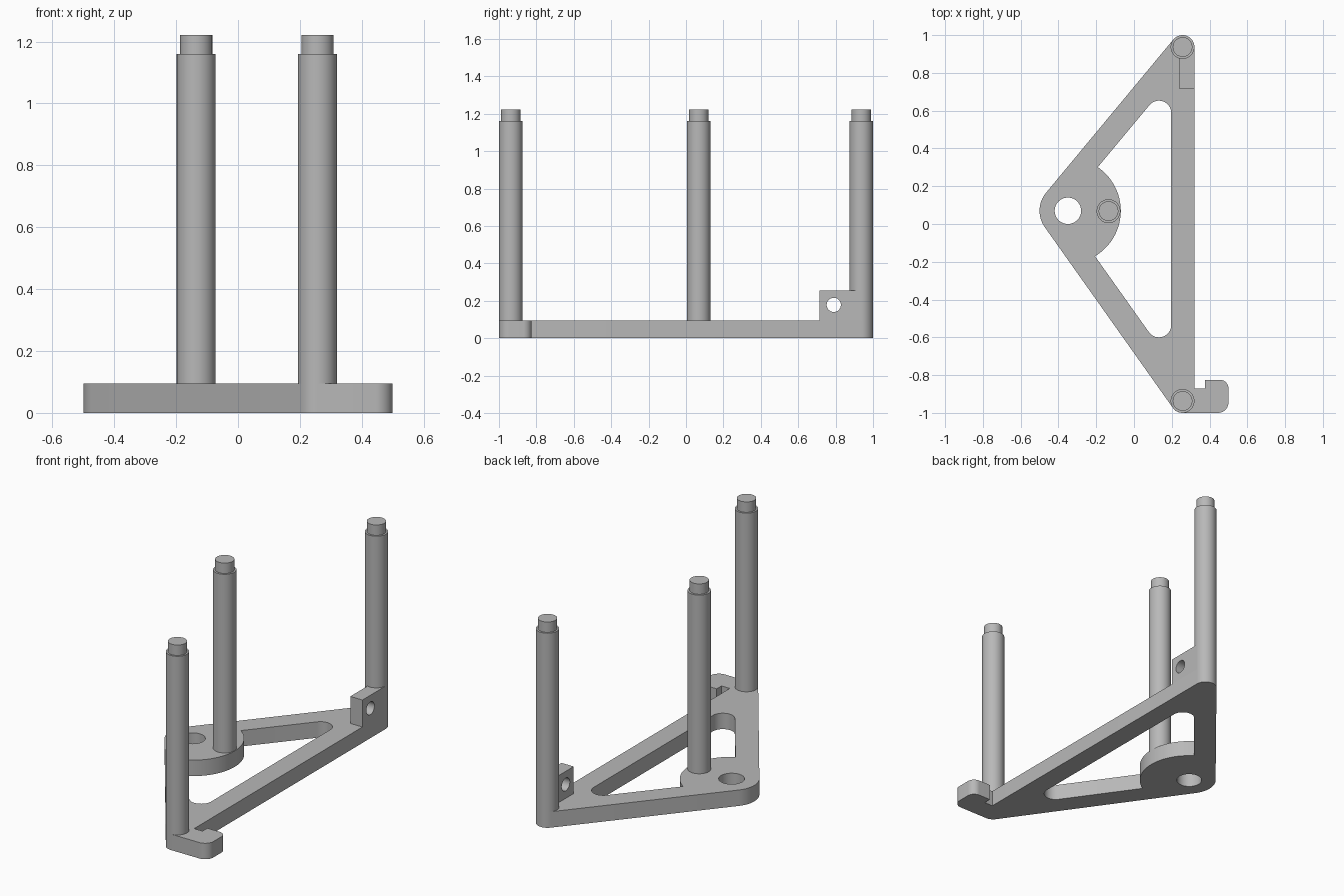
import bpy, bmesh
from math import cos, sin, pi, radians
from mathutils import Vector, Matrix

cube = bpy.data.objects.get("Cube")
if cube:
    bpy.data.objects.remove(cube)

grey = bpy.data.materials.new("plain grey")
grey.use_nodes = True
colour = (0.48, 0.48, 0.48, 1)
grey.diffuse_color = colour
grey.node_tree.nodes["Principled BSDF"].inputs["Base Color"].default_value = colour

# Main dimensions
PLATE = 0.095
POST_R = 0.063
BACK, FRONT, HUB = (0.257, 0.937), (0.257, -0.937), (-0.35, 0.07)
UP, DOWN = 140.3, 215.3      # outward directions of the two slanted sides


def arc(centre, r, start, end, steps=16):
    """Points along an arc, angles in degrees."""
    angles = [radians(start + (end - start) * i / steps) for i in range(steps + 1)]
    return [(centre[0] + r * cos(a), centre[1] + r * sin(a)) for a in angles]


def circle(centre, r, steps=48):
    return arc(centre, r, 0, 360, steps)[:-1]


def finish(obj):
    obj.data.materials.clear()
    obj.data.materials.append(grey)
    bpy.ops.object.select_all(action='DESELECT')
    obj.select_set(True)
    bpy.context.view_layer.objects.active = obj
    bpy.ops.object.shade_smooth_by_angle(angle=radians(30))


def prism(name, loops, depth, location, rotation=(0, 0, 0)):
    """Extrude an outline, with inner loops as holes, about its mid-plane."""
    curve = bpy.data.curves.new(name, 'CURVE')
    curve.dimensions = '2D'
    curve.fill_mode = 'BOTH'
    curve.extrude = depth / 2
    for loop in loops:
        spline = curve.splines.new('POLY')
        spline.points.add(len(loop) - 1)
        for point, (x, y) in zip(spline.points, loop):
            point.co = (x, y, 0, 1)
        spline.use_cyclic_u = True
    obj = bpy.data.objects.new(name, curve)
    bpy.context.collection.objects.link(obj)
    obj.location, obj.rotation_euler = location, rotation
    bpy.ops.object.select_all(action='DESELECT')
    obj.select_set(True)
    bpy.context.view_layer.objects.active = obj
    bpy.ops.object.convert(target='MESH')
    obj = bpy.context.object
    bm = bmesh.new()
    bm.from_mesh(obj.data)
    bmesh.ops.remove_doubles(bm, verts=bm.verts, dist=1e-5)
    bmesh.ops.recalc_face_normals(bm, faces=bm.faces)
    bm.to_mesh(obj.data)
    bm.free()
    finish(obj)


def post(name, centre):
    """Round post with a narrower pin on top, turned from a profile."""
    profile = [(POST_R, PLATE - 0.002), (POST_R, 1.16), (0.052, 1.16),
               (0.052, 1.222), (0, 1.222)]
    bm = bmesh.new()
    verts = [bm.verts.new((r, 0, z)) for r, z in profile]
    edges = [bm.edges.new(pair) for pair in zip(verts, verts[1:])]
    bmesh.ops.spin(bm, geom=verts + edges, cent=(0, 0, 0), axis=(0, 0, 1),
                   angle=2 * pi, steps=48)
    bmesh.ops.remove_doubles(bm, verts=bm.verts, dist=1e-5)
    bmesh.ops.recalc_face_normals(bm, faces=bm.faces)
    mesh = bpy.data.meshes.new(name)
    bm.to_mesh(mesh)
    bm.free()
    obj = bpy.data.objects.new(name, mesh)
    bpy.context.collection.objects.link(obj)
    obj.location = (*centre, 0)
    finish(obj)


# Triangular base plate with a hook at the front corner
outline = (arc(HUB, 0.15, UP, DOWN)
           + arc(FRONT, POST_R, DOWN, 270)
           + arc((0.445, -0.945), 0.055, 270, 360)
           + arc((0.455, -0.87), 0.045, 0, 90)
           + [(0.375, -0.825), (0.375, -0.87), (0.32, -0.87)]
           + arc(BACK, POST_R, 0, UP))
# Window cut round the hub disc
window = (arc((0.132, 0.588), 0.065, 0, UP)
          + arc(HUB, 0.28, 55.6, -59.2, 40)
          + arc((0.132, -0.535), 0.065, DOWN, 360))
prism("base_plate", [outline, window, circle(HUB, 0.07)], PLATE, (0, 0, PLATE / 2))

# Pierced lug beside the back post
lug = [(0.715, PLATE - 0.002), (0.937, PLATE - 0.002), (0.937, 0.256), (0.715, 0.256)]
prism("pierced_lug", [lug, circle((0.79, 0.178), 0.038)], 0.08,
      (0.28, 0, 0), (pi / 2, 0, pi / 2))

# Three upright posts
post("back_post", BACK)
post("front_post", FRONT)
post("hub_post", (-0.135, 0.068))
